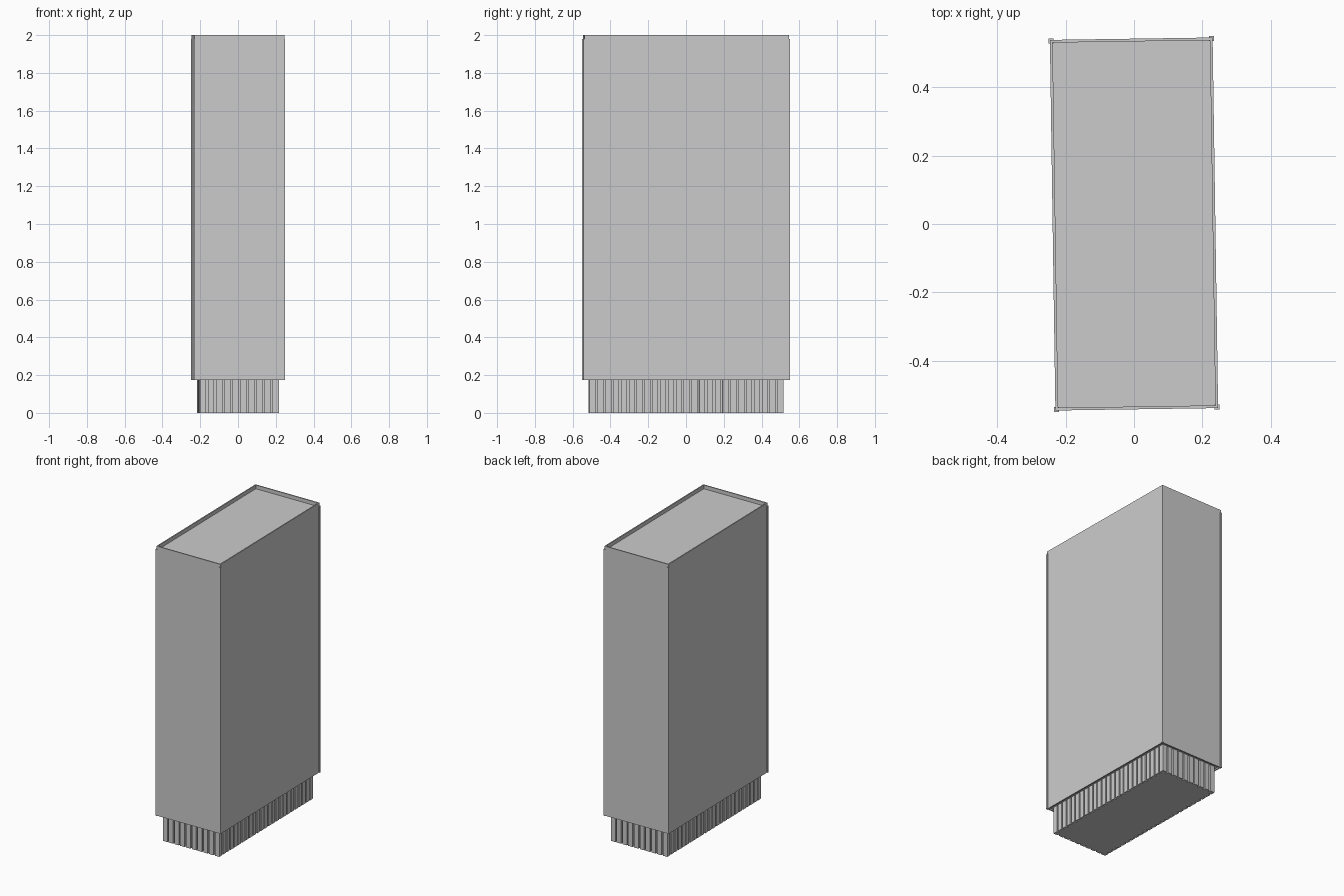
import bpy, bmesh
from math import radians
from mathutils import Matrix

if "Cube" in bpy.data.objects:
    bpy.data.objects.remove(bpy.data.objects["Cube"])

TURN = Matrix.Rotation(radians(0.85), 4, 'Z')   # whole model sits slightly turned
HX, HY = 0.242, 0.546                           # outer half sizes at corner posts
PX, PY = HX - 0.004, HY - 0.004                 # outer faces of the panels
Z0, Z1 = 0.175, 2.0


def boxes(name, specs):
    """One object made of boxes given as (x0, x1, y0, y1, z0, z1)."""
    bm = bmesh.new()
    for x0, x1, y0, y1, z0, z1 in specs:
        m = Matrix.Translation(((x0 + x1) / 2, (y0 + y1) / 2, (z0 + z1) / 2))
        m = m @ Matrix.Diagonal((x1 - x0, y1 - y0, z1 - z0, 1))
        bmesh.ops.create_cube(bm, size=1, matrix=m)
    bm.transform(TURN)
    me = bpy.data.meshes.new(name)
    bm.to_mesh(me)
    bm.free()
    ob = bpy.data.objects.new(name, me)
    bpy.context.collection.objects.link(ob)
    return ob


# Cabinet core: recessed top and underside
T = 0.008
boxes("cabinet_core", [(-PX + T, PX - T, -PY + T, PY - T, Z0 + 0.01, Z1 - 0.025)])

# Side panels rising above the top as a thin rim
boxes("side_panels", [
    (-PX, -PX + T, -PY, PY, Z0, Z1),
    (PX - T, PX, -PY, PY, Z0, Z1),
    (-PX + T, PX - T, -PY, -PY + T, Z0, Z1),
    (-PX + T, PX - T, PY - T, PY, Z0, Z1)])

# Corner posts
P = 0.014
boxes("corner_posts", [
    (min(sx * HX, sx * (HX - P)), max(sx * HX, sx * (HX - P)),
     min(sy * HY, sy * (HY - P)), max(sy * HY, sy * (HY - P)), Z0, Z1 - 0.02)
    for sx in (-1, 1) for sy in (-1, 1)])

# Plinth with vertical ribs all round
BX, BY, D = 0.209, 0.513, 0.014
boxes("plinth_core", [(-BX + D, BX - D, -BY + D, BY - D, 0, Z0 + 0.01)])


def rib_spans(half, count, gap=0.010):
    pitch = (2 * half + gap) / count
    return [(-half + i * pitch, -half + (i + 1) * pitch - gap) for i in range(count)]


ribs = []
for a, b in rib_spans(BX, 10):
    ribs += [(a, b, -BY, -BY + D, 0, Z0 + 0.01), (a, b, BY - D, BY, 0, Z0 + 0.01)]
for a, b in rib_spans(BY, 25)[1:-1]:
    ribs += [(-BX, -BX + D, a, b, 0, Z0 + 0.01), (BX - D, BX, a, b, 0, Z0 + 0.01)]
# side faces of the end ribs
a, b = rib_spans(BY, 25)[0]
for sy in (-1, 1):
    y0, y1 = sorted((sy * (BY - D), sy * (BY - (b - a))))
    ribs += [(-BX, -BX + D, y0, y1, 0, Z0 + 0.01), (BX - D, BX, y0, y1, 0, Z0 + 0.01)]
boxes("plinth_ribs", ribs)
